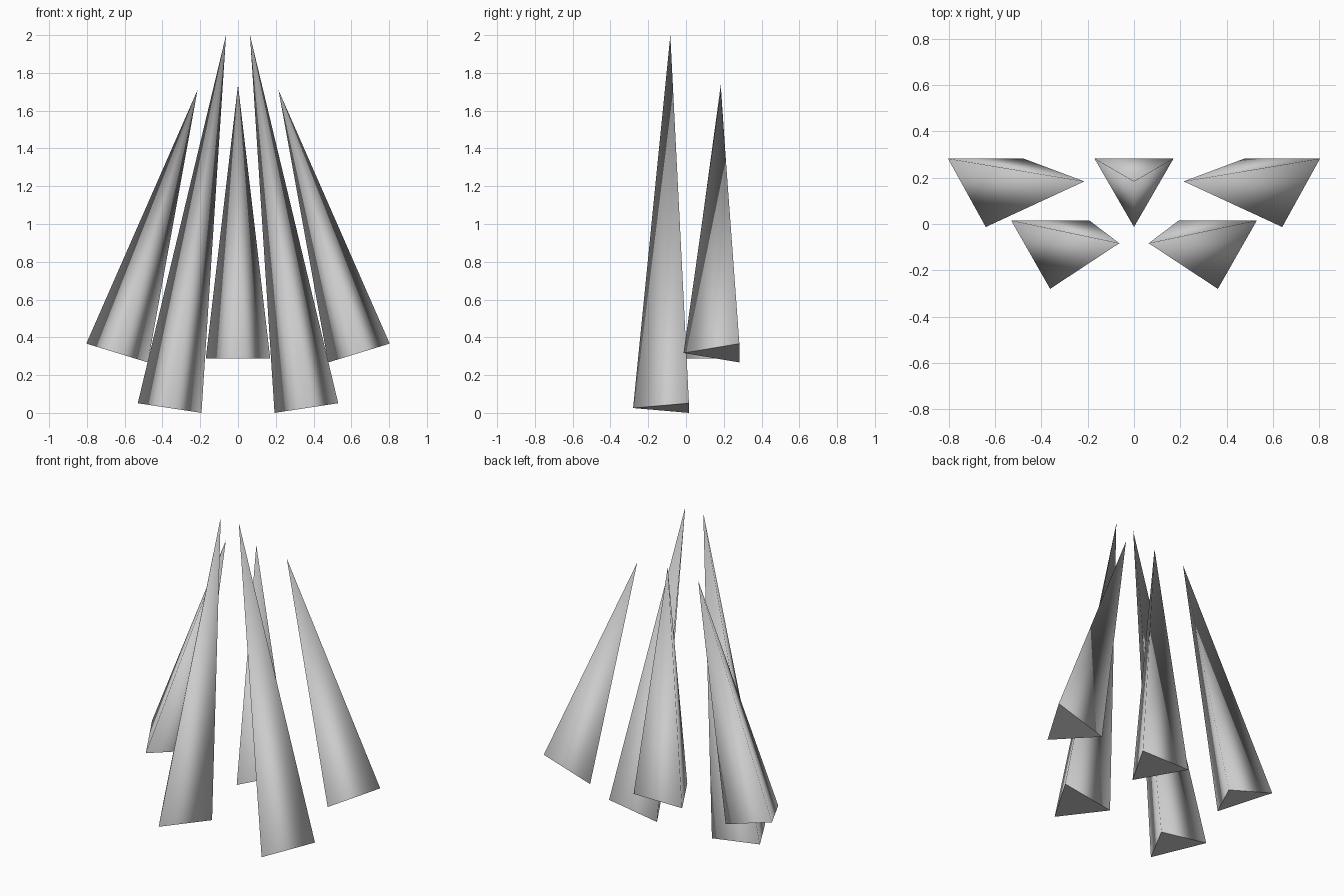
import bpy
import bmesh
from math import sin, cos, radians
from mathutils import Matrix

if "Cube" in bpy.data.objects:
    bpy.data.objects.remove(bpy.data.objects["Cube"])

RADIUS = 0.197


def spike(name, base, height, lean):
    """Three-sided spike with one corner facing the front, leaning sideways by lean degrees."""
    bm = bmesh.new()
    ring = [bm.verts.new((RADIUS * cos(a), RADIUS * sin(a), 0))
            for a in (radians(-90 + 120 * i) for i in range(3))]
    tip = bm.verts.new((0, 0, height))
    # smooth sides
    for i in range(3):
        bm.faces.new((ring[i], ring[(i + 1) % 3], tip)).smooth = True
    # flat base with a sharp rim
    bottom = bm.faces.new(ring[::-1])
    for e in bottom.edges:
        e.smooth = False
    bm.transform(Matrix.Translation(base) @ Matrix.Rotation(radians(lean), 4, 'Y'))
    mesh = bpy.data.meshes.new(name)
    bm.to_mesh(mesh)
    bm.free()
    obj = bpy.data.objects.new(name, mesh)
    bpy.context.collection.objects.link(obj)
    return obj


# middle spike of the back row
spike("back_middle_spike", (0, 0.184, 0.287), 1.45, 0)

# mirrored pairs: outer back spikes and tall front spikes
for side, s in (("left", -1), ("right", 1)):
    spike(f"back_{side}_spike", (s * 0.64, 0.184, 0.317), 1.455, -s * 17)
    spike(f"front_{side}_spike", (s * 0.362, -0.083, 0.0256), 1.997, -s * 8.6)
